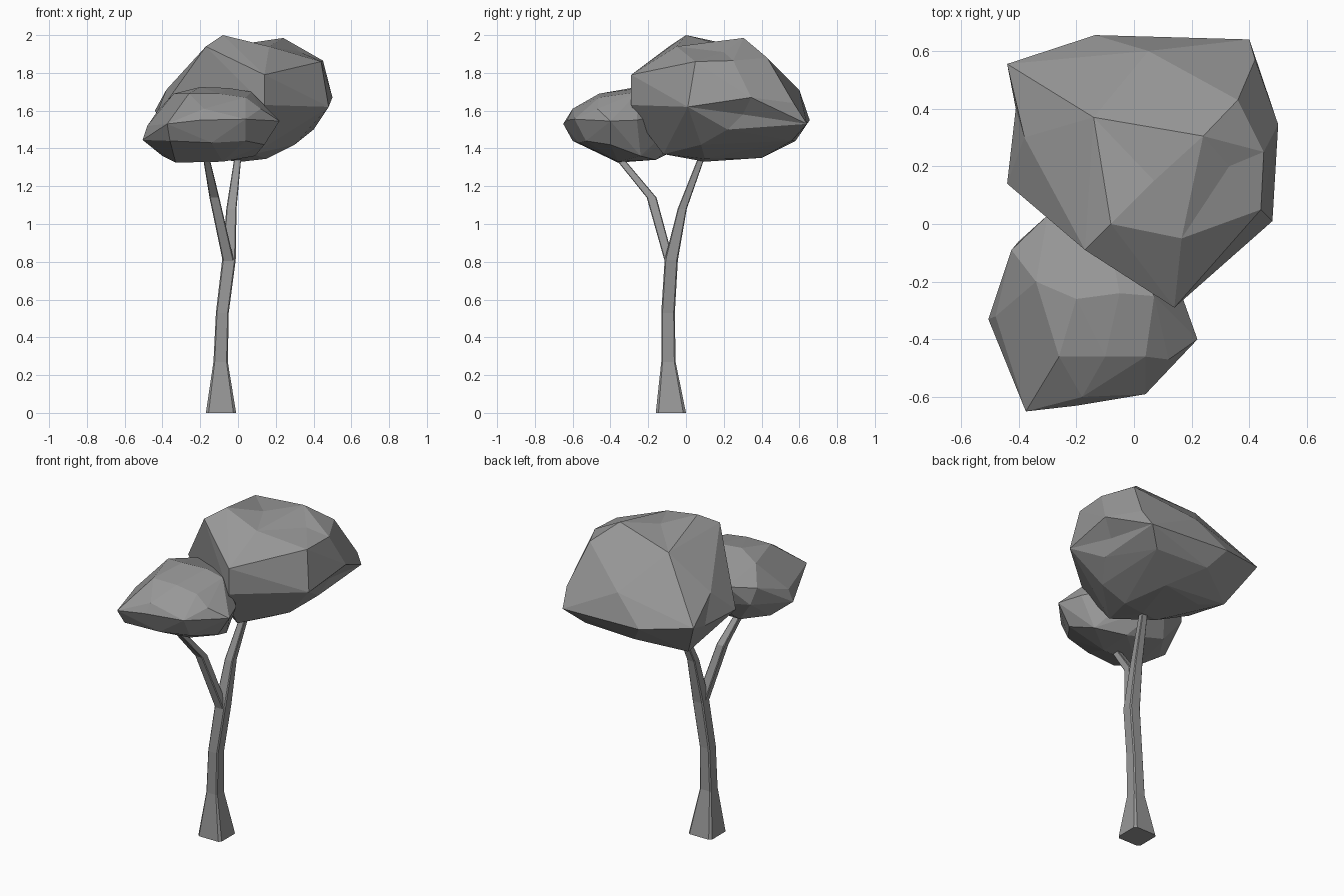
import bpy, bmesh, math
from mathutils import Vector
from mathutils.bvhtree import BVHTree

grey = bpy.data.materials.new("dark_grey")
grey.diffuse_color = (0.31, 0.31, 0.31, 1)


def finish(name, bm):
    bmesh.ops.recalc_face_normals(bm, faces=bm.faces)
    mesh = bpy.data.meshes.new(name)
    bm.to_mesh(mesh)
    bm.free()
    mesh.materials.append(grey)
    obj = bpy.data.objects.new(name, mesh)
    bpy.context.collection.objects.link(obj)


def limb(name, sections):
    """Loft square sections with slightly cut corners: (x, y, z, half width, half depth)."""
    bm = bmesh.new()
    c = 0.82
    outline = [(1, -c), (1, c), (c, 1), (-c, 1), (-1, c), (-1, -c), (-c, -1), (c, -1)]
    rings = [[bm.verts.new((x + u * w, y + v * d, z)) for u, v in outline]
             for x, y, z, w, d in sections]
    for a, b in zip(rings, rings[1:]):
        for i in range(8):
            j = (i + 1) % 8
            bm.faces.new((a[i], a[j], b[j], b[i]))
    bm.faces.new(rings[0])
    bm.faces.new(rings[-1])
    finish(name, bm)


def foliage(name, points, dents=()):
    """Faceted leaf clump: convex hull, pushed in at the dents, flat facets merged."""
    bm = bmesh.new()
    for p in points:
        bm.verts.new(p)
    bmesh.ops.convex_hull(bm, input=bm.verts)
    loose = [v for v in bm.verts if not v.link_faces]
    bmesh.ops.delete(bm, geom=loose, context='VERTS')
    bmesh.ops.recalc_face_normals(bm, faces=bm.faces)
    for d in dents:
        # split the two triangles at the nearest edge and pull the new corner in
        bm.faces.ensure_lookup_table()
        near = BVHTree.FromBMesh(bm).find_nearest(Vector(d))[2]
        edge = min(bm.faces[near].edges, key=lambda e: (
            (e.verts[0].co + e.verts[1].co) / 2 - Vector(d)).length)
        new = bmesh.ops.subdivide_edges(bm, edges=[edge], cuts=1)["geom_inner"]
        for v in new:
            if isinstance(v, bmesh.types.BMVert):
                v.co = d
        bmesh.ops.triangulate(bm, faces=bm.faces)
    bmesh.ops.dissolve_limit(bm, angle_limit=math.radians(3),
                             verts=bm.verts, edges=bm.edges)
    finish(name, bm)


# Trunk running on into the rear branch
limb("trunk", [
    (-.09, -.08, 0, .08, .08),
    (-.092, -.093, .27, .038, .038),
    (-.083, -.095, .53, .034, .036),
    (-.048, -.078, .81, .036, .035),
    (-.035, -.02, 1.08, .027, .024),
    (.0, .085, 1.36, .018, .017),
    (.01, .11, 1.43, .016, .015),
])

# Front branch
limb("front_branch", [
    (-.05, -.088, .80, .030, .024),
    (-.125, -.182, 1.14, .026, .026),
    (-.168, -.355, 1.35, .017, .022),
    (-.18, -.40, 1.41, .015, .02),
])

# Large rear clump: crown, middle, underside
foliage("large_foliage", [
    (-.08, 0, 2.0), (-.17, -.09, 1.94), (.165, -.05, 1.94), (.24, .305, 1.985),
    (.44, .05, 1.86), (.45, .25, 1.865), (.36, .43, 1.88),
    (-.14, .37, 1.92), (.05, .60, 1.71), (-.38, .30, 1.71),
    (.14, -.29, 1.79), (.14, -.29, 1.63), (.10, -.25, 1.54),
    (.48, .01, 1.62), (.50, .345, 1.67), (.42, .57, 1.64), (.40, .64, 1.53),
    (-.135, .655, 1.55), (-.44, .555, 1.60), (-.44, .14, 1.56),
    (.40, .22, 1.50), (.30, .08, 1.42), (.30, .56, 1.44), (-.05, .58, 1.44),
    (-.31, .42, 1.37), (-.32, .10, 1.44), (.08, -.12, 1.37), (.15, .10, 1.345),
    (.10, .40, 1.35), (-.18, .35, 1.35), (-.10, .08, 1.34), (.02, .10, 1.33),
], dents=[(.07, .15, 1.96), (.33, .20, 1.91), (-.41, .40, 1.55), (.42, .30, 1.58)])

# Small front clump: crown, middle, underside
foliage("small_foliage", [
    (-.34, -.20, 1.69), (-.20, -.26, 1.725), (-.05, -.24, 1.72), (.07, -.25, 1.70),
    (-.26, -.46, 1.69), (-.10, -.46, 1.69), (-.18, -.60, 1.61), (.04, -.46, 1.67),
    (-.375, -.65, 1.53), (-.20, -.63, 1.55), (.04, -.59, 1.555), (.22, -.40, 1.545),
    (.12, -.47, 1.61), (.17, -.26, 1.55), (-.505, -.33, 1.445), (-.48, -.32, 1.52),
    (-.425, -.09, 1.60), (-.37, -.44, 1.59), (-.30, .03, 1.62), (-.10, .03, 1.62),
    (-.36, -.60, 1.44), (-.14, -.57, 1.43), (.04, -.53, 1.44), (.14, -.40, 1.42),
    (-.33, -.36, 1.325), (-.08, -.36, 1.33), (-.08, -.16, 1.34), (.09, -.24, 1.36),
    (-.40, -.26, 1.36), (-.30, -.10, 1.37), (-.40, -.06, 1.50), (-.20, .03, 1.50),
])
